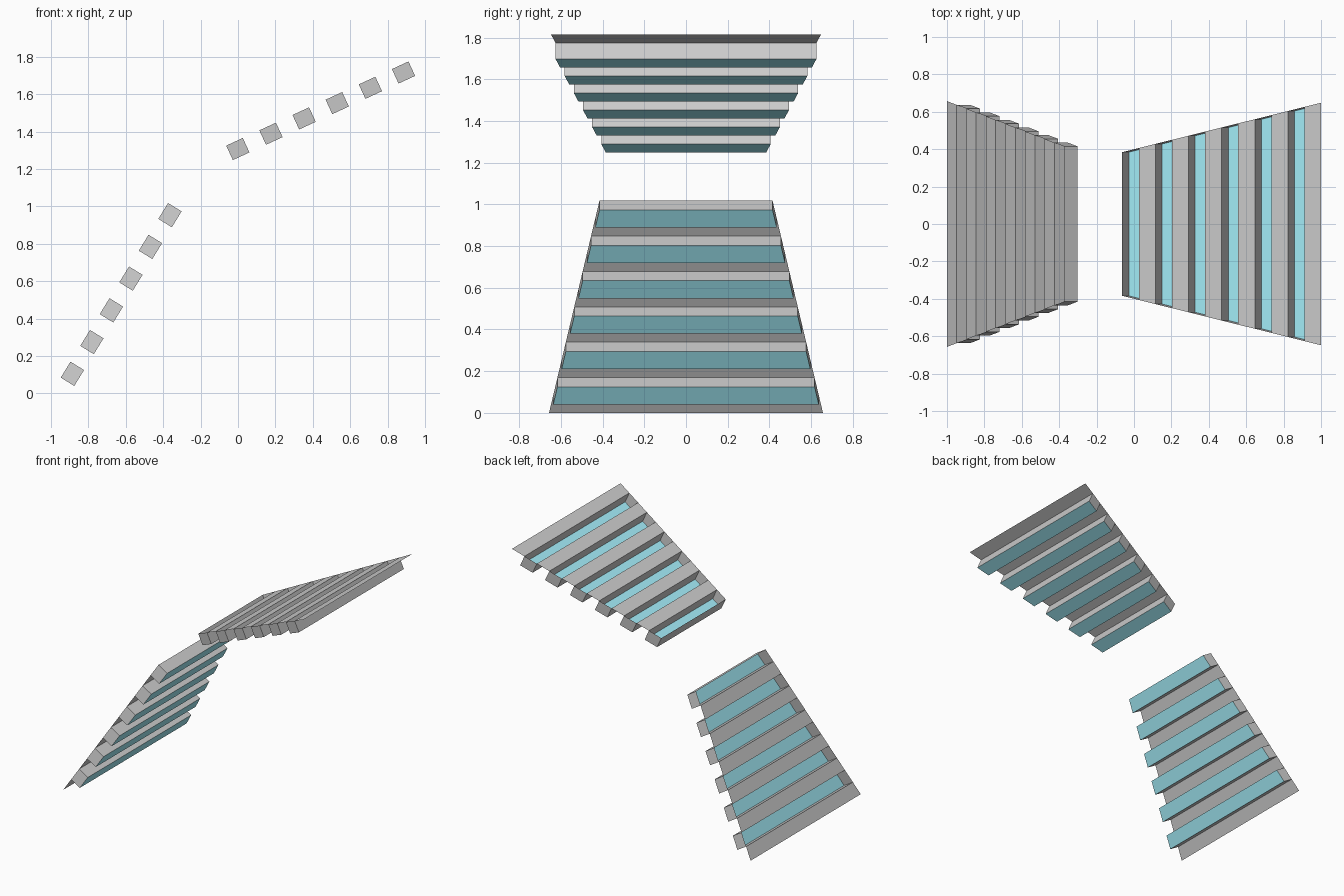
import bpy, bmesh

if "Cube" in bpy.data.objects:
    bpy.data.objects.remove(bpy.data.objects["Cube"])

STRIPS = 12      # strips along each panel, every other one sunk into a channel
DEPTH = 0.085

grey = bpy.data.materials.new("panel_grey")
grey.diffuse_color = (0.8, 0.8, 0.8, 1)
grey.use_nodes = True
grey.node_tree.nodes["Principled BSDF"].inputs["Base Color"].default_value = grey.diffuse_color
cyan = bpy.data.materials.new("channel_cyan")
cyan.diffuse_color = (0.37, 0.85, 0.95, 1)
cyan.use_nodes = True
cyan.node_tree.nodes["Principled BSDF"].inputs["Base Color"].default_value = cyan.diffuse_color


def channel_panel(name, start, end, half_start, half_end, first):
    """Tapered sloping sheet from start to end (x, z) with square channels."""
    bm = bmesh.new()
    rows = []
    for i in range(STRIPS + 1):
        t = i / STRIPS
        x = start[0] + (end[0] - start[0]) * t
        z = start[1] + (end[1] - start[1]) * t
        w = half_start + (half_end - half_start) * t
        rows.append((bm.verts.new((x, -w, z)), bm.verts.new((x, w, z))))
    faces = [bm.faces.new((a[0], b[0], b[1], a[1])) for a, b in zip(rows, rows[1:])]
    bm.normal_update()

    # sink alternate strips; the moved face becomes the coloured channel floor
    floors = faces[first::2]
    for f in floors:
        bmesh.ops.inset_individual(bm, faces=[f], thickness=0, depth=-DEPTH,
                                   use_even_offset=False)
        f.material_index = 1

    mesh = bpy.data.meshes.new(name)
    bm.to_mesh(mesh)
    bm.free()
    mesh.materials.append(grey)
    mesh.materials.append(cyan)
    obj = bpy.data.objects.new(name, mesh)
    bpy.context.collection.objects.link(obj)
    return obj


# steep lower panel, wide at the foot
channel_panel("lower_panel", (-1.0, 0.0), (-0.374, 1.018), 0.657, 0.415, 1)
# shallow upper panel, wide at the far end
channel_panel("upper_panel", (-0.063, 1.325), (1.0, 1.816), 0.384, 0.648, 0)
